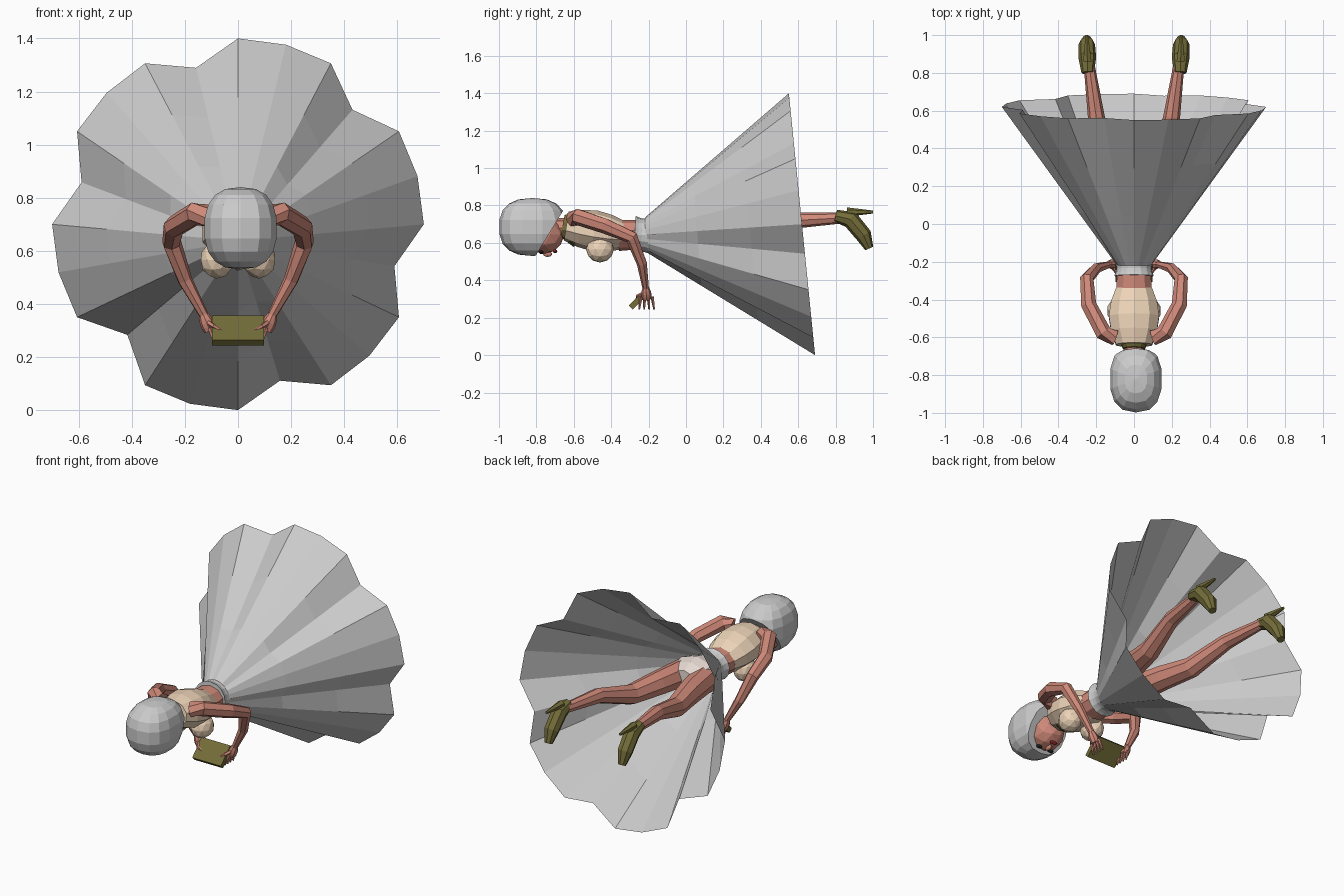
import bpy
import bmesh
from math import sin, cos, pi, tau
from mathutils import Vector, Matrix

cube = bpy.data.objects.get("Cube")
if cube:
    bpy.data.objects.remove(cube)


def material(name, *rgb):
    mat = bpy.data.materials.new(name)
    mat.use_nodes = True
    mat.diffuse_color = (*rgb, 1)
    shader = next(n for n in mat.node_tree.nodes if n.type == 'BSDF_PRINCIPLED')
    shader.inputs["Base Color"].default_value = (*rgb, 1)
    return mat


SKIN = material("skin", .62, .25, .19)
BEIGE = material("bodice_beige", .85, .66, .48)
OLIVE = material("olive", .17, .15, .04)
PALE = material("pale_cloth", .8, .7, .65)
DARK = material("dark", .02, .02, .02)
RED = material("lip_red", .4, .03, .03)


def finish(name, bm, mat=None, mirror=False):
    """Turn a bmesh into a flat shaded object, optionally mirrored in x."""
    bmesh.ops.recalc_face_normals(bm, faces=bm.faces)
    mesh = bpy.data.meshes.new(name)
    bm.to_mesh(mesh)
    bm.free()
    obj = bpy.data.objects.new(name, mesh)
    bpy.context.collection.objects.link(obj)
    if mat:
        mesh.materials.append(mat)
    if mirror:
        obj.modifiers.new("Mirror", 'MIRROR').use_mirror_merge = False
    return obj


def bridge(bm, rings):
    """Join rings of points into an open tube and return its vertex rows."""
    rows = [[bm.verts.new(point) for point in ring] for ring in rings]
    for row, following in zip(rows, rows[1:]):
        for i in range(len(row)):
            bm.faces.new((row[i - 1], row[i], following[i], following[i - 1]))
    return rows


def sweep(name, path, start, end, mat=None, bulge=0, flat=1, sides=8, mirror=False):
    """Sweep an ellipse along a path, its radius running from start to end."""
    points = [Vector(p) for p in path]
    if len(points) == 2:
        points = [points[0].lerp(points[1], i / 4) for i in range(5)]
    last = len(points) - 1
    rings = []
    for i, centre in enumerate(points):
        t = i / last
        along = (points[min(i + 1, last)] - points[max(i - 1, 0)]).normalized()
        side = Vector((1, 0, 0))
        side = (side - along * side.dot(along)).normalized()
        up = along.cross(side) * flat
        radius = start + (end - start) * t + bulge * sin(pi * t)
        rings.append([centre + radius * (side * sin(tau * k / sides) + up * cos(tau * k / sides))
                      for k in range(sides)])
    bm = bmesh.new()
    rows = bridge(bm, rings)
    bm.faces.new(rows[0])
    bm.faces.new(rows[-1])
    return finish(name, bm, mat, mirror)


def ball(name, centre, size, mat, mirror=False):
    bm = bmesh.new()
    bmesh.ops.create_icosphere(bm, subdivisions=2, radius=1)
    bm.transform(Matrix.Translation(centre) @ Matrix.Diagonal((*size, 1)))
    return finish(name, bm, mat, mirror)


# Pleated skirt: a cone from the waist to a tilted, scalloped rim
PLEATS = 24


def skirt_ring(t):
    ring = []
    for i in range(PLEATS):
        angle = tau * i / PLEATS
        radius = .61 if i % 4 == 3 else .7
        if i == 15:
            radius *= cos(pi / 12)
        x, z = sin(angle), cos(angle)
        rim = Vector((radius * x, .62 - .1 * radius * z, .7 + radius * z))
        waist = Vector((.09 * x, -.22, .645 + .09 * z))
        ring.append(waist.lerp(rim, t))
    return ring


bm = bmesh.new()
bridge(bm, [skirt_ring(i / 3) for i in range(4)])
finish("skirt", bm)
sweep("waistband", [(0, -.275, .645), (0, -.2, .64)], .105, .1,
      bulge=-.01, flat=.95, sides=16)

# Torso
sweep("bodice", [(0, -.64, .69), (0, -.34, .64)], .1, .1, BEIGE, bulge=.04, flat=.78, sides=10)
sweep("waist", [(0, -.36, .64), (0, -.2, .645)], .1, .09, SKIN, flat=.83, sides=10)
sweep("collar", [(0, -.66, .69), (0, -.58, .675)], .06, .1, OLIVE, sides=10)
sweep("briefs", [(0, -.22, .645), (0, .02, .65)], .09, .09, PALE, bulge=.06, flat=.75)
ball("bust", (.08, -.46, .565), (.063, .075, .07), BEIGE, mirror=True)

# Head and face
sweep("neck", [(0, -.74, .68), (0, -.6, .68)], .05, .055, SKIN)
ball("head", (0, -.76, .645), (.1, .11, .105), SKIN)
ball("eyes", (.04, -.775, .55), (.02, .012, .01), DARK, mirror=True)
ball("nose", (0, -.74, .54), (.012, .025, .015), SKIN)
ball("lips", (0, -.7, .555), (.025, .012, .01), RED)

# Hair: a boxy ellipsoid cut away at a slant around the face
bm = bmesh.new()
bmesh.ops.create_uvsphere(bm, u_segments=14, v_segments=9, radius=1)
for vert in bm.verts:
    vert.co = [abs(c) ** .8 * (1 if c > 0 else -1) for c in vert.co]
bm.transform(Matrix.Translation((.01, -.82, .685)) @ Matrix.Diagonal((.14, .18, .155, 1)))
cut = bmesh.ops.bisect_plane(bm, geom=bm.verts[:] + bm.edges[:] + bm.faces[:],
                             plane_co=(0, -.78, .57), plane_no=(0, .23, -.14),
                             clear_outer=True)
rim = [e for e in cut["geom_cut"] if isinstance(e, bmesh.types.BMEdge)]
bmesh.ops.contextual_create(bm, geom=rim)
finish("hair", bm)

# Arms and hands
wrist = (.13, -.215, .36)
palm_end = (.105, -.21, .3)
sweep("arm", [(.1, -.6, .73), (.16, -.58, .74), (.24, -.43, .69), (.25, -.29, .63),
              (.2, -.235, .49), wrist], .045, .018, SKIN, bulge=.008, sides=7, mirror=True)
sweep("palm", [wrist, palm_end], .018, .024, SKIN, bulge=.006, mirror=True)
for i in range(4):
    spread = (i - 1.5) * .02
    root = Vector(palm_end) + Vector((0, spread, .01))
    tip = root + Vector((-.02, spread / 3, -.065))
    sweep(f"finger_{i + 1}", [root, tip], .01, .005, SKIN, sides=5, mirror=True)
sweep("thumb", [(.115, -.225, .33), (.09, -.26, .315), (.06, -.265, .3)], .012, .005,
      SKIN, sides=5, mirror=True)

# Clutch bag held between the hands
bm = bmesh.new()
bmesh.ops.create_cube(bm, size=1)
bm.transform(Matrix.Translation((0, -.25, .3)) @ Matrix.Rotation(pi / 4, 4, 'X')
             @ Matrix.Diagonal((.195, .13, .03, 1)))
finish("clutch_bag", bm, OLIVE)

# Legs and heeled shoes
sweep("leg", [(.07, -.1, .65), (.11, .13, .65), (.15, .32, .645), (.2, .57, .72),
              (.24, .86, .735)], .08, .028, SKIN, bulge=.005, mirror=True)
sweep("shoe", [(.245, .8, .745), (.247, .88, .725), (.25, .95, .64), (.25, .98, .57)],
      .033, .023, OLIVE, bulge=.02, mirror=True)
sweep("shoe_heel", [(.247, .86, .765), (.25, 1, .765)], .025, .008, OLIVE, sides=6, mirror=True)
